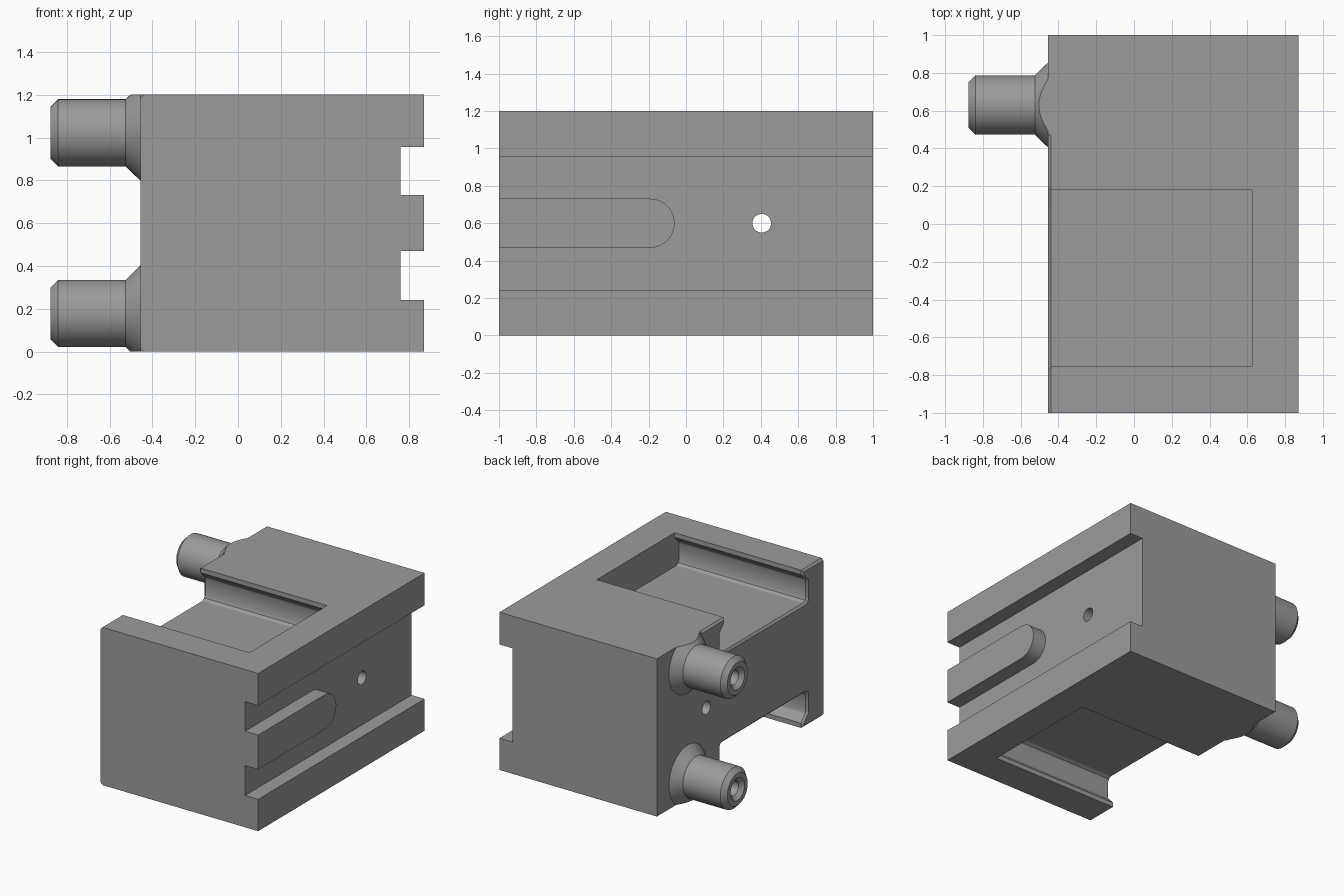
import bpy, bmesh, math

if "Cube" in bpy.data.objects:
    bpy.data.objects.remove(bpy.data.objects["Cube"])

H = 1.2                      # block height
LEFT, RIGHT = -0.455, 0.87   # block ends in x

grey = bpy.data.materials.new("steel grey")
grey.diffuse_color = (0.33, 0.33, 0.33, 1)
grey.use_nodes = True
grey.node_tree.nodes["Principled BSDF"].inputs["Base Color"].default_value = grey.diffuse_color


def loft(name, rings):
    """Closed solid through equally sized rings of points, capped at both ends."""
    bm = bmesh.new()
    loops = [[bm.verts.new(p) for p in ring] for ring in rings]
    n = len(loops[0])
    for a, b in zip(loops, loops[1:]):
        for i in range(n):
            j = (i + 1) % n
            bm.faces.new((a[i], a[j], b[j], b[i]))
    bm.faces.new(loops[0])
    bm.faces.new(loops[-1])
    bmesh.ops.recalc_face_normals(bm, faces=bm.faces)
    me = bpy.data.meshes.new(name)
    bm.to_mesh(me)
    bm.free()
    me.materials.append(grey)
    ob = bpy.data.objects.new(name, me)
    bpy.context.collection.objects.link(ob)
    return ob


def along_x(name, yz, x0, x1):
    return loft(name, [[(x, y, z) for y, z in yz] for x in (x0, x1)])


def along_y(name, xz, y0, y1):
    return loft(name, [[(x, y, z) for x, z in xz] for y in (y0, y1)])


def lathe(name, profile, y, z, n=64):
    """Turn (x, radius) pairs about an axis parallel to x."""
    turn = [2 * math.pi * i / n for i in range(n)]
    return loft(name, [[(x, y + r * math.cos(a), z + r * math.sin(a)) for a in turn]
                       for x, r in profile])


def boolean(target, tool, operation):
    mod = target.modifiers.new(operation, 'BOOLEAN')
    mod.object, mod.operation, mod.solver = tool, operation, 'EXACT'
    bpy.context.view_layer.objects.active = target
    bpy.ops.object.modifier_apply(modifier=mod.name)
    bpy.data.objects.remove(tool)


# Block with the wide channel along its right side
block = along_y("block", [(LEFT, 0), (RIGHT, 0), (RIGHT, 0.242), (0.76, 0.242),
                          (0.76, 0.955), (RIGHT, 0.955), (RIGHT, H), (LEFT, H)], -1, 1)

# Round-ended tongue in the channel
R, ZC = 0.131, 0.6
arc = [math.radians(-90 + 180 * i / 24) for i in range(25)]
tongue = [(-1, ZC - R)] + [(-0.192 + R * math.cos(a), ZC + R * math.sin(a)) for a in arc]
tongue.append((-1, ZC + R))
boolean(block, along_x("tongue", tongue, 0.7, RIGHT), 'UNION')

# Chamfers on the left edges, stopping at the pegs
for flip in (False, True):
    wedge = [(LEFT - 0.05, H - 0.065), (LEFT + 0.065, H + 0.05), (LEFT - 0.05, H + 0.05)]
    if flip:
        wedge = [(x, H - z) for x, z in wedge]
    boolean(block, along_y("chamfer", wedge, -1.1, 0.47), 'DIFFERENCE')

# Undercut pockets in top and bottom, flared where they open on the left face
YA, YB = -0.755, 0.18


def pocket_ring(x, g, flip):
    side = [(0, -0.1), (0, 0.035), (0.012, 0.052), (0.05, 0.09), (0.055, 0.105),
            (0.055, 0.222), (0.045, 0.245), (0.022, 0.258)]
    half = [(o + g, d + (g if d > 0.2 else 0)) for o, d in side]
    pts = [(YB + o, d) for o, d in half] + [(YA - o, d) for o, d in reversed(half)]
    return [(x, y, d if flip else H - d) for y, d in pts]


for flip in (False, True):
    rings = [pocket_ring(x, g, flip) for x, g in
             ((LEFT - 0.015, 0.03), (LEFT + 0.015, 0), (0.625, 0))]
    boolean(block, loft("pocket", rings), 'DIFFERENCE')

# Flared pegs with countersunk ends, trimmed level with the block
PEG = [(-0.42, 0.225), (LEFT, 0.225), (-0.525, 0.157), (-0.84, 0.157), (-0.875, 0.122),
       (-0.875, 0.085), (-0.845, 0.055), (-0.72, 0.055)]
for z in (0.178, H - 0.178):
    peg = lathe("peg", PEG, 0.63, z)
    trim = along_x("trim", [(0, 0), (1, 0), (1, H), (0, H)], -1, 0)
    boolean(peg, trim, 'INTERSECT')
    boolean(block, peg, 'UNION')

# Cross hole right through the block
boolean(block, lathe("cross_hole", [(-1, 0.05), (1, 0.05)], 0.405, ZC, 32), 'DIFFERENCE')

# Smooth the round parts only
bpy.ops.object.select_all(action='DESELECT')
block.select_set(True)
bpy.context.view_layer.objects.active = block
bpy.ops.object.shade_smooth_by_angle(angle=math.radians(25))
